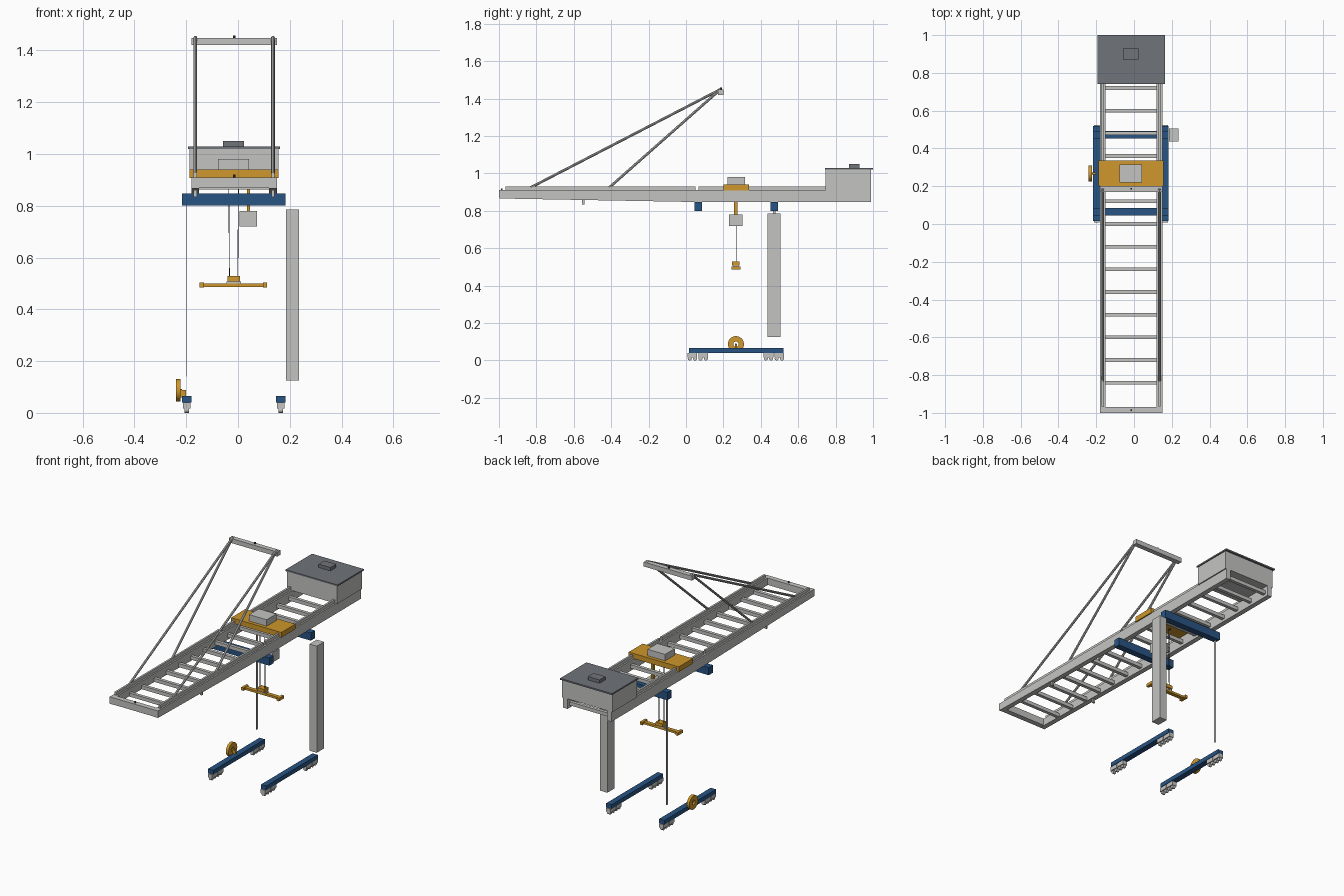
import bpy, bmesh, math
from mathutils import Vector

if "Cube" in bpy.data.objects:
    bpy.data.objects.remove(bpy.data.objects["Cube"])

CX = -0.015  # centre line of the bridge


def material(name, rgb):
    m = bpy.data.materials.new(name)
    m.diffuse_color = (*rgb, 1)
    m.use_nodes = True
    m.node_tree.nodes["Principled BSDF"].inputs["Base Color"].default_value = m.diffuse_color
    return m


GREY = material("light grey", (0.55, 0.55, 0.54))
SLATE = material("slate grey", (0.16, 0.175, 0.195))
BLUE = material("blue", (0.022, 0.088, 0.23))
YELLOW = material("yellow ochre", (0.62, 0.31, 0.025))
DARK = material("dark grey", (0.06, 0.06, 0.065))


def finish(name, bm, mat):
    bmesh.ops.recalc_face_normals(bm, faces=bm.faces[:])
    me = bpy.data.meshes.new(name)
    bm.to_mesh(me)
    bm.free()
    me.materials.append(mat)
    ob = bpy.data.objects.new(name, me)
    bpy.context.collection.objects.link(ob)
    return ob


def box(name, x, y, z, mat):
    """Box from (min, max) pairs."""
    bm = bmesh.new()
    bmesh.ops.create_cube(bm, size=1)
    for v in bm.verts:
        v.co = [(a + b) / 2 + c * (b - a) for (a, b), c in zip((x, y, z), v.co)]
    return finish(name, bm, mat)


def side_profile(name, pts, x0, x1, mat):
    """Extrude a (y, z) outline along x."""
    bm = bmesh.new()
    f = bm.faces.new([bm.verts.new((x0, y, z)) for y, z in pts])
    r = bmesh.ops.extrude_face_region(bm, geom=[f])
    for v in r["geom"]:
        if isinstance(v, bmesh.types.BMVert):
            v.co.x = x1
    return finish(name, bm, mat)


def rod(name, a, b, r, mat, n=8):
    a, b = Vector(a), Vector(b)
    bm = bmesh.new()
    bmesh.ops.create_cone(bm, cap_ends=True, segments=n, radius1=r, radius2=r, depth=(b - a).length)
    q = (b - a).to_track_quat("Z", "Y")
    for v in bm.verts:
        v.co = q @ v.co + (a + b) / 2
    return finish(name, bm, mat)


def ring(name, x0, x1, y, z, r_in, r_out, mat, n=32):
    """Flat ring with its axis along x."""
    bm = bmesh.new()
    prof = [(x0, r_in), (x1, r_in), (x1, r_out), (x0, r_out)]
    rows = []
    for i in range(n):
        t = math.tau * i / n
        rows.append([bm.verts.new((x, y + r * math.cos(t), z + r * math.sin(t))) for x, r in prof])
    for i in range(n):
        p, q = rows[i], rows[(i + 1) % n]
        for j in range(4):
            k = (j + 1) % 4
            bm.faces.new((p[j], p[k], q[k], q[j]))
    return finish(name, bm, mat)


# Girders, rails, stays and lamps on both sides
for s in (-1, 1):
    xc = CX + s * 0.15
    g0, g1 = xc - 0.015, xc + 0.015
    side_profile("boom_girder", [(-0.998, 0.866), (0.055, 0.847), (0.055, 0.91), (-0.998, 0.91)], g0, g1, GREY)
    box("main_girder", (g0, g1), (0.055, 0.988), (0.846, 0.91), GREY)
    box("boom_rail", (xc - 0.006, xc + 0.006), (-0.965, 0.052), (0.91, 0.93), GREY)
    box("main_rail", (xc - 0.006, xc + 0.006), (0.068, 0.75), (0.91, 0.93), GREY)
    for y in (-0.83, -0.41):
        rod("stay", (xc, y, 0.925), (xc, 0.185, 1.45), 0.007, GREY)
    box("boom_lamp", (xc - 0.006, xc + 0.006), (-0.556, -0.544), (0.834, 0.858), GREY)

# Cross ties between the girders
for i in range(16):
    y = -0.84 + 0.12 * i
    box("cross_tie", (CX - 0.14, CX + 0.14), (y - 0.01, y + 0.01), (0.862, 0.884), GREY)
box("boom_end_tie", (CX - 0.165, CX + 0.165), (-1, -0.968), (0.868, 0.91), GREY)
box("stay_head_beam", (CX - 0.165, CX + 0.165), (0.17, 0.2), (1.42, 1.448), GREY)
for y, z in ((-0.985, 0.914), (0.187, 1.452)):
    rod("warning_lamp", (CX, y, z - 0.004), (CX, y, z + 0.006), 0.005, DARK)

# Portal beams under the bridge
for y in (0.066, 0.472):
    box("portal_beam", (-0.216, 0.183), (y - 0.02, y + 0.02), (0.8, 0.848), BLUE)

# Machinery house
box("machinery_house", (CX - 0.172, CX + 0.172), (0.747, 0.988), (0.908, 1.02), GREY)
box("house_roof", (CX - 0.178, CX + 0.178), (0.75 - 0.008, 1.0), (1.02, 1.029), SLATE)
box("roof_vent", (-0.057, 0.023), (0.872, 0.928), (1.029, 1.05), SLATE)

# Trolley with winch box and operator cabin
box("trolley_deck", (CX - 0.172, CX + 0.172), (0.2, 0.337), (0.908, 0.94), YELLOW)
box("winch_box", (-0.078, 0.042), (0.221, 0.316), (0.94, 0.98), GREY)
box("cabin_hanger", (0.034, 0.046), (0.256, 0.275), (0.78, 0.91), YELLOW)
box("operator_cabin", (0.005, 0.074), (0.23, 0.301), (0.719, 0.78), GREY)

# Spreader and hoist ropes
SY = 0.267
box("spreader_beam", (-0.14, 0.105), (SY - 0.012, SY + 0.012), (0.487, 0.5), YELLOW)
box("spreader_head", (-0.04, 0.007), (SY - 0.02, SY + 0.02), (0.507, 0.528), YELLOW)
box("spreader_neck", (-0.045, 0.012), (SY - 0.013, SY + 0.013), (0.5, 0.507), GREY)
for s in (-1, 1):
    xe = -0.018 + s * 0.122
    box("spreader_end", (xe - 0.008, xe + 0.008), (SY - 0.025, SY + 0.025), (0.485, 0.503), YELLOW)
    for t in (-1, 1):
        rod("hoist_rope", (-0.017 + s * 0.019, SY + t * 0.005, 0.91),
            (-0.017 + s * 0.016, SY + t * 0.005, 0.525), 0.0014, DARK, 6)

# Lift tower and the thin rear leg plate opposite
box("lift_tower", (0.185, 0.235), (0.436, 0.506), (0.125, 0.786), GREY)
box("cable_strip", (-0.201, -0.199), (0.464, 0.478), (0.14, 0.8), GREY)

# Sill beams with wheel trucks
for xc in (-0.198, 0.165):
    box("sill_beam", (xc - 0.018, xc + 0.018), (0.015, 0.52), (0.04, 0.066), BLUE)
    for y in (0.034, 0.092, 0.441, 0.499):
        box("wheel_truck", (xc - 0.015, xc + 0.015), (y - 0.026, y + 0.026), (0.016, 0.04), GREY)
        for d in (-0.014, 0.014):
            rod("wheel", (xc - 0.009, y + d, 0.011), (xc + 0.009, y + d, 0.011), 0.011, GREY, 16)

# Cable reel
ring("cable_reel", -0.24, -0.222, 0.267, 0.087, 0.014, 0.043, YELLOW)
rod("reel_axle", (-0.234, 0.267, 0.087), (-0.216, 0.267, 0.087), 0.005, YELLOW)
box("reel_bracket", (-0.222, -0.2), (0.262, 0.272), (0.06, 0.088), YELLOW)
